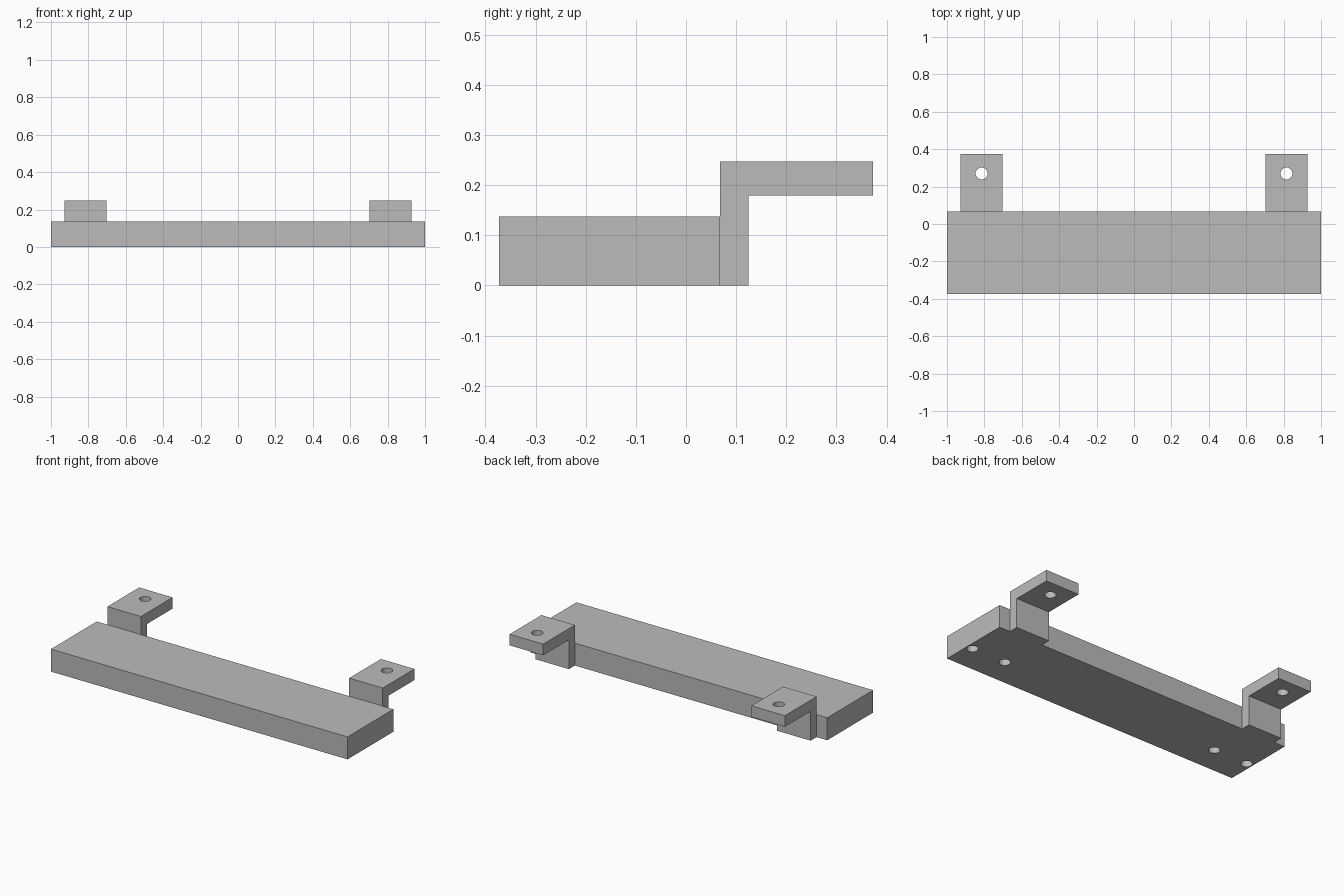
import bpy
import bmesh

if "Cube" in bpy.data.objects:
    bpy.data.objects.remove(bpy.data.objects["Cube"], do_unlink=True)

HOLE_RADIUS = 0.032

grey = bpy.data.materials.new("plain grey")
grey.use_nodes = True
grey.diffuse_color = (0.5, 0.5, 0.5, 1)
grey.node_tree.nodes["Principled BSDF"].inputs["Base Color"].default_value = (0.5, 0.5, 0.5, 1)


def extrude_profile(name, profile, x_min, x_max):
    """Extrude a side profile of (y, z) points along x."""
    bm = bmesh.new()
    face = bm.faces.new([bm.verts.new((x_min, y, z)) for y, z in profile])
    new = bmesh.ops.extrude_face_region(bm, geom=[face])["geom"]
    verts = [v for v in new if isinstance(v, bmesh.types.BMVert)]
    bmesh.ops.translate(bm, verts=verts, vec=(x_max - x_min, 0, 0))
    bmesh.ops.recalc_face_normals(bm, faces=bm.faces[:])
    mesh = bpy.data.meshes.new(name)
    bm.to_mesh(mesh)
    bm.free()
    mesh.materials.append(grey)
    obj = bpy.data.objects.new(name, mesh)
    bpy.context.collection.objects.link(obj)
    return obj


def drill(obj, x, y, z_min, z_max):
    """Cut a round vertical hole into an object."""
    bpy.ops.mesh.primitive_cylinder_add(vertices=32, radius=HOLE_RADIUS, depth=z_max - z_min,
                                        location=(x, y, (z_min + z_max) / 2))
    cutter = bpy.context.object
    cutter.name = obj.name + "_hole_cutter"
    cutter.data.materials.append(grey)
    cut = obj.modifiers.new("hole", 'BOOLEAN')
    cut.operation = 'DIFFERENCE'
    cut.solver = 'EXACT'
    cut.object = cutter
    # Bake the cut, then discard the cutter
    bpy.ops.object.select_all(action='DESELECT')
    obj.select_set(True)
    bpy.context.view_layer.objects.active = obj
    bpy.ops.object.modifier_apply(modifier=cut.name)
    bpy.data.objects.remove(cutter, do_unlink=True)


# Main slab
slab = extrude_profile("slab", [(-0.373, 0), (0.068, 0), (0.068, 0.137), (-0.373, 0.137)], -1, 1)

# Stepped mounting bracket: upright against the slab, tab pointing back
bracket_profile = [(0.068, 0), (0.125, 0), (0.125, 0.179), (0.373, 0.179),
                   (0.373, 0.247), (0.068, 0.247)]

for side, sign in (("left", 1), ("right", -1)):
    centre = sign * 0.815
    bracket = extrude_profile(side + "_bracket", bracket_profile, centre - 0.113, centre + 0.113)
    drill(bracket, centre, 0.27, 0.1, 0.3)
    # Blind holes in the underside of the slab
    for x in (0.735, 0.962):
        drill(slab, sign * x, -0.205, -0.05, 0.1)
    bpy.ops.object.select_all(action='DESELECT')
    bracket.select_set(True)
    bpy.context.view_layer.objects.active = bracket
    bpy.ops.object.shade_smooth_by_angle()

bpy.ops.object.select_all(action='DESELECT')
slab.select_set(True)
bpy.context.view_layer.objects.active = slab
bpy.ops.object.shade_smooth_by_angle()
